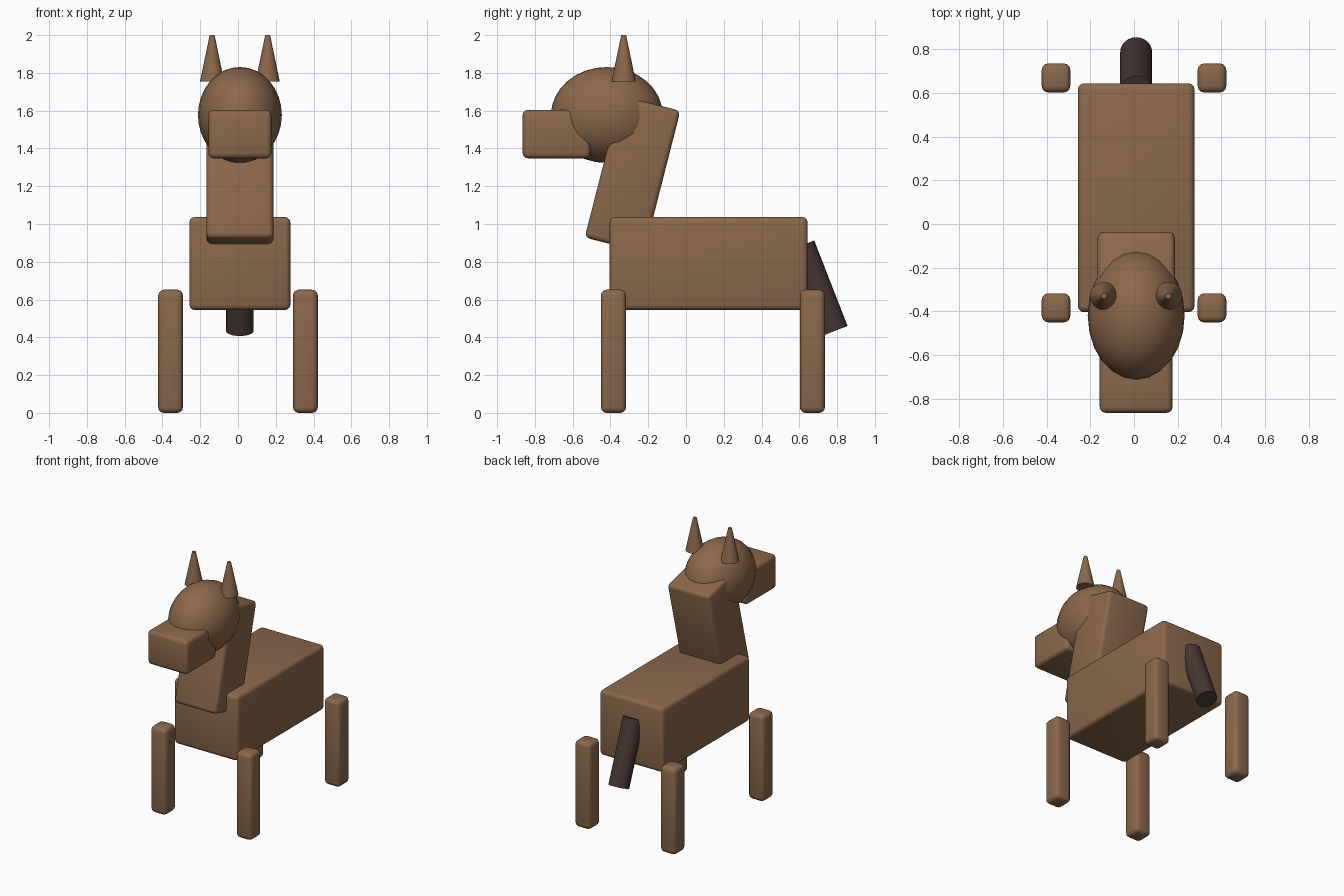
import bpy, math

if "Cube" in bpy.data.objects:
    bpy.data.objects.remove(bpy.data.objects["Cube"])

CX = 0.01  # body parts sit slightly off the leg centre line


def material(name, rgb):
    m = bpy.data.materials.new(name)
    m.diffuse_color = (*rgb, 1.0)
    m.use_nodes = True
    m.node_tree.nodes["Principled BSDF"].inputs["Base Color"].default_value = m.diffuse_color
    return m


BROWN = material("brown", (0.26, 0.14, 0.07))
DARK = material("dark brown", (0.06, 0.038, 0.033))


def finish(name, mat, scale=None):
    ob = bpy.context.object
    ob.name = name
    ob.data.materials.append(mat)
    if scale:
        ob.scale = scale
        bpy.ops.object.transform_apply(location=False, rotation=False, scale=True)
    return ob


def box(name, centre, size, tilt=0.0, bevel=0.028):
    bpy.ops.mesh.primitive_cube_add(size=1, location=centre, rotation=(tilt, 0, 0))
    ob = finish(name, BROWN, size)
    mod = ob.modifiers.new("rounded edges", 'BEVEL')
    mod.width = bevel
    mod.segments = 3
    bpy.ops.object.modifier_apply(modifier=mod.name)
    bpy.ops.object.shade_smooth_by_angle(angle=math.radians(35))
    return ob


# Body, neck and muzzle
box("body", (CX, 0.12, 0.791), (0.534, 1.048, 0.492))
box("neck", (CX, -0.283, 1.264), (0.354, 0.325, 0.775), tilt=-0.25)
box("muzzle", (CX, -0.685, 1.476), (0.334, 0.36, 0.257))

# Legs, standing just outside the body
for side, x in (("left", 0.357), ("right", -0.357)):
    for end, y in (("front", -0.384), ("back", 0.669)):
        box(f"{end}_{side}_leg", (x, y, 0.326), (0.131, 0.133, 0.652), bevel=0.03)

# Head
bpy.ops.mesh.primitive_uv_sphere_add(segments=24, ring_count=16, radius=1,
                                     location=(CX, -0.419, 1.577))
finish("head", BROWN, (0.222, 0.296, 0.254))
bpy.ops.object.shade_smooth()

# Ears
for side, s in (("left", 1), ("right", -1)):
    bpy.ops.mesh.primitive_cone_add(vertices=24, radius1=0.064, radius2=0.013, depth=0.245,
                                    location=(CX + s * 0.147, -0.33, 1.8775))
    finish(f"{side}_ear", BROWN)
    bpy.ops.object.shade_smooth_by_angle(angle=math.radians(35))

# Tail, hanging back from the rump
bpy.ops.mesh.primitive_cylinder_add(vertices=24, radius=0.073, depth=0.486,
                                    location=(CX, 0.699, 0.66), rotation=(0.372, 0, 0))
finish("tail", DARK)
bpy.ops.object.shade_smooth_by_angle(angle=math.radians(35))
